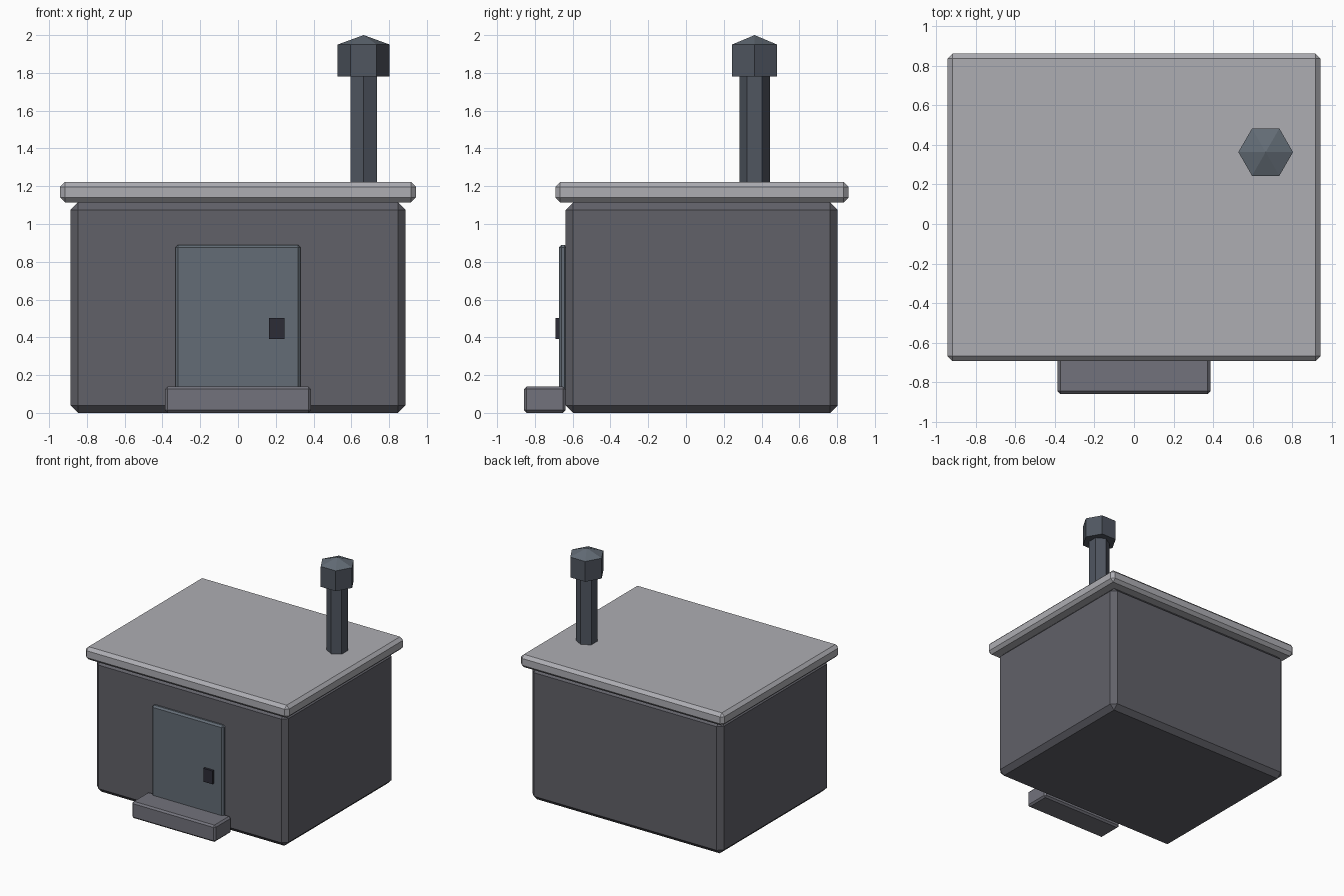
import bpy, bmesh, math
from mathutils import Matrix

if "Cube" in bpy.data.objects:
    bpy.data.objects.remove(bpy.data.objects["Cube"])


def material(name, rgb):
    m = bpy.data.materials.new(name)
    m.diffuse_color = (*rgb, 1)
    m.use_nodes = True
    m.node_tree.nodes["Principled BSDF"].inputs["Base Color"].default_value = m.diffuse_color
    return m


def finish(name, bm, mat):
    mesh = bpy.data.meshes.new(name)
    bmesh.ops.recalc_face_normals(bm, faces=bm.faces)
    bm.to_mesh(mesh)
    bm.free()
    mesh.materials.append(mat)
    ob = bpy.data.objects.new(name, mesh)
    bpy.context.collection.objects.link(ob)
    return ob


def block(name, x, y, z, chamfer, mat):
    """Box spanning the given (min, max) ranges, with chamfered edges."""
    bm = bmesh.new()
    bmesh.ops.create_cube(bm, size=1)
    for v in bm.verts:
        v.co = [(lo + hi) / 2 + c * (hi - lo) for c, (lo, hi) in zip(v.co, (x, y, z))]
    ob = finish(name, bm, mat)
    if chamfer:
        b = ob.modifiers.new("chamfer", "BEVEL")
        b.width = chamfer
        b.segments = 1
        b.limit_method = 'NONE'
    return ob


def hexagon(name, r1, r2, z, turn, mat):
    """Six-sided column or cone on the chimney axis."""
    bm = bmesh.new()
    place = (Matrix.Translation((0.665, 0.363, (z[0] + z[1]) / 2))
             @ Matrix.Rotation(math.radians(turn), 4, 'Z'))
    bmesh.ops.create_cone(bm, cap_ends=True, segments=6, radius1=r1, radius2=r2,
                          depth=z[1] - z[0], matrix=place)
    bmesh.ops.remove_doubles(bm, verts=bm.verts, dist=1e-5)
    return finish(name, bm, mat)


roof_grey = material("roof_grey", (0.42, 0.42, 0.45))
wall_grey = material("wall_grey", (0.12, 0.12, 0.14))
step_grey = material("step_grey", (0.17, 0.17, 0.20))
door_blue = material("door_blue_grey", (0.125, 0.15, 0.18))
pipe_blue = material("chimney_blue_grey", (0.08, 0.093, 0.118))
dark = material("dark_grey", (0.025, 0.025, 0.037))

# Hut and overhanging flat roof
block("walls", (-0.887, 0.887), (-0.637, 0.803), (0, 1.115), 0.04, wall_grey)
block("roof", (-0.942, 0.942), (-0.692, 0.86), (1.115, 1.222), 0.025, roof_grey)

# Entrance
block("door", (-0.332, 0.332), (-0.673, -0.63), (0.08, 0.89), 0.014, door_blue)
block("door_handle", (0.163, 0.247), (-0.692, -0.665), (0.39, 0.502), 0, dark)
block("doorstep", (-0.386, 0.386), (-0.858, -0.638), (0, 0.14), 0.014, step_grey)

# Chimney: pipe has corners facing front/back, cap has corners facing left/right
hexagon("chimney_pipe", 0.081, 0.081, (1.17, 1.80), 0, pipe_blue)
hexagon("chimney_cap", 0.138, 0.138, (1.78, 1.95), 30, pipe_blue)
hexagon("chimney_cap_top", 0.138, 0, (1.95, 2.0), 30, door_blue)
